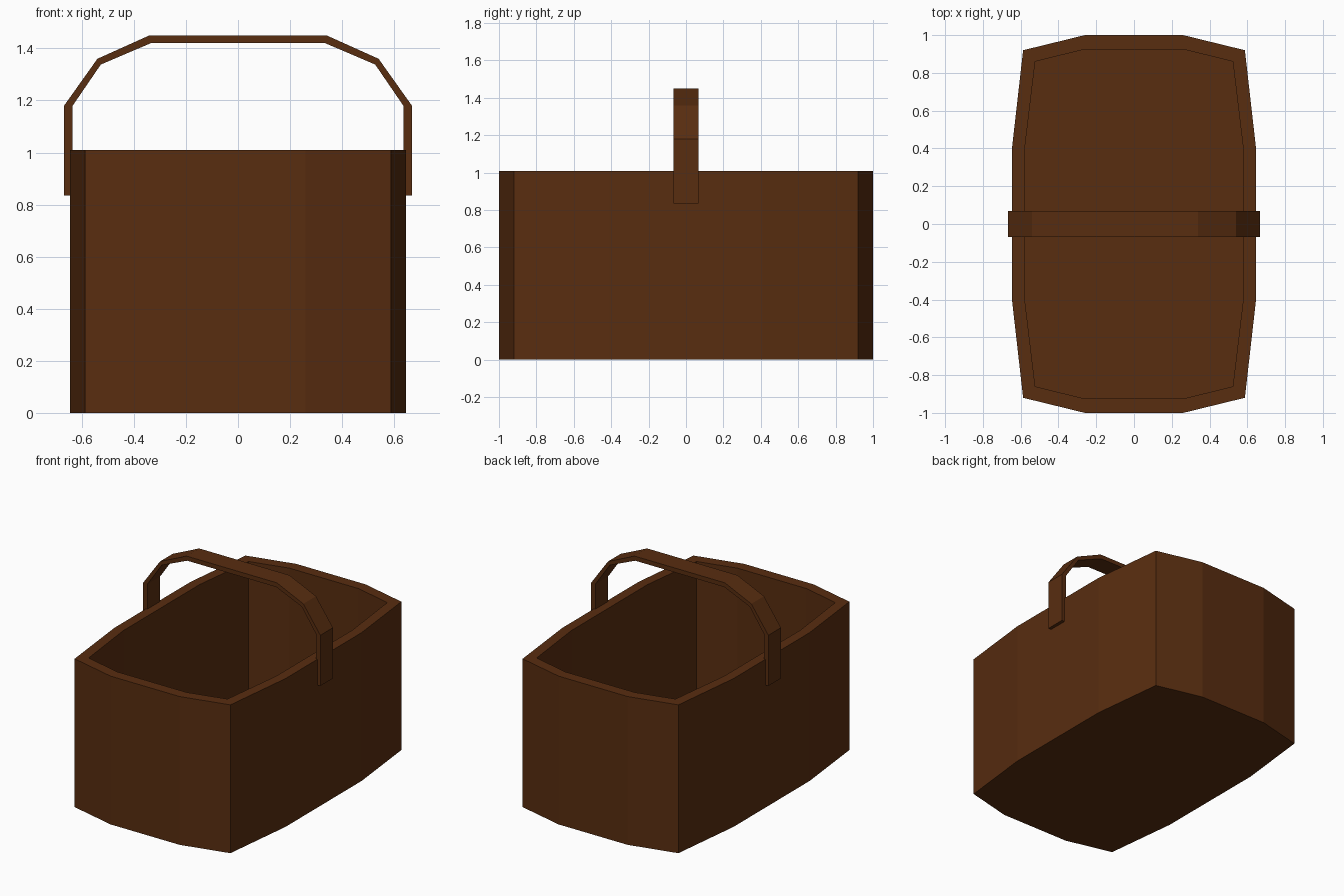
import bpy
import bmesh

if "Cube" in bpy.data.objects:
    bpy.data.objects.remove(bpy.data.objects["Cube"])

HEIGHT, FLOOR = 1.01, 0.06

wood = bpy.data.materials.new("dark_wood")
wood.diffuse_color = (0.098, 0.026, 0.005, 1)
wood.use_nodes = True
wood.node_tree.nodes["Principled BSDF"].inputs["Base Color"].default_value = wood.diffuse_color


def finish(name, bm):
    bmesh.ops.recalc_face_normals(bm, faces=bm.faces)
    mesh = bpy.data.meshes.new(name)
    bm.to_mesh(mesh)
    bm.free()
    mesh.materials.append(wood)
    obj = bpy.data.objects.new(name, mesh)
    bpy.context.collection.objects.link(obj)
    return obj


def outline(quarter):
    """Mirror a quarter outline into a full closed loop."""
    half = quarter + [(-x, y) for x, y in reversed(quarter)]
    return half + [(-x, -y) for x, y in half]


def bridge(bm, a, b, closed=True):
    n = len(a)
    for i in range(n if closed else n - 1):
        j = (i + 1) % n
        bm.faces.new((a[i], a[j], b[j], b[i]))


# Basket body: bowed outline, hollow, with a flat rim and a floor
outer = outline([(0.645, 0.41), (0.587, 0.92), (0.26, 1.0)])
inner = outline([(0.577, 0.41), (0.523, 0.86), (0.26, 0.925)])
bm = bmesh.new()
rings = [[bm.verts.new((x, y, z)) for x, y in loop]
         for loop, z in ((outer, 0), (outer, HEIGHT), (inner, HEIGHT), (inner, FLOOR))]
for a, b in zip(rings, rings[1:]):
    bridge(bm, a, b)
bm.faces.new(rings[0])
bm.faces.new(rings[-1])
finish("basket_body", bm)

# Handle: faceted arch strap, ends fixed to the outside of the walls
outer_arc = [(0.668, 0.835), (0.668, 1.18), (0.54, 1.36), (0.34, 1.45)]
inner_arc = [(0.635, 0.835), (0.635, 1.18), (0.527, 1.338), (0.335, 1.42)]
bm = bmesh.new()
rails = []
for arc, y in ((outer_arc, -0.068), (outer_arc, 0.068), (inner_arc, 0.068), (inner_arc, -0.068)):
    full = arc + [(-x, z) for x, z in reversed(arc)]
    rails.append([bm.verts.new((x, y, z)) for x, z in full])
for i in range(4):
    bridge(bm, rails[i], rails[(i + 1) % 4], closed=False)
for end in (0, -1):
    bm.faces.new([r[end] for r in rails])
finish("carry_handle", bm)
